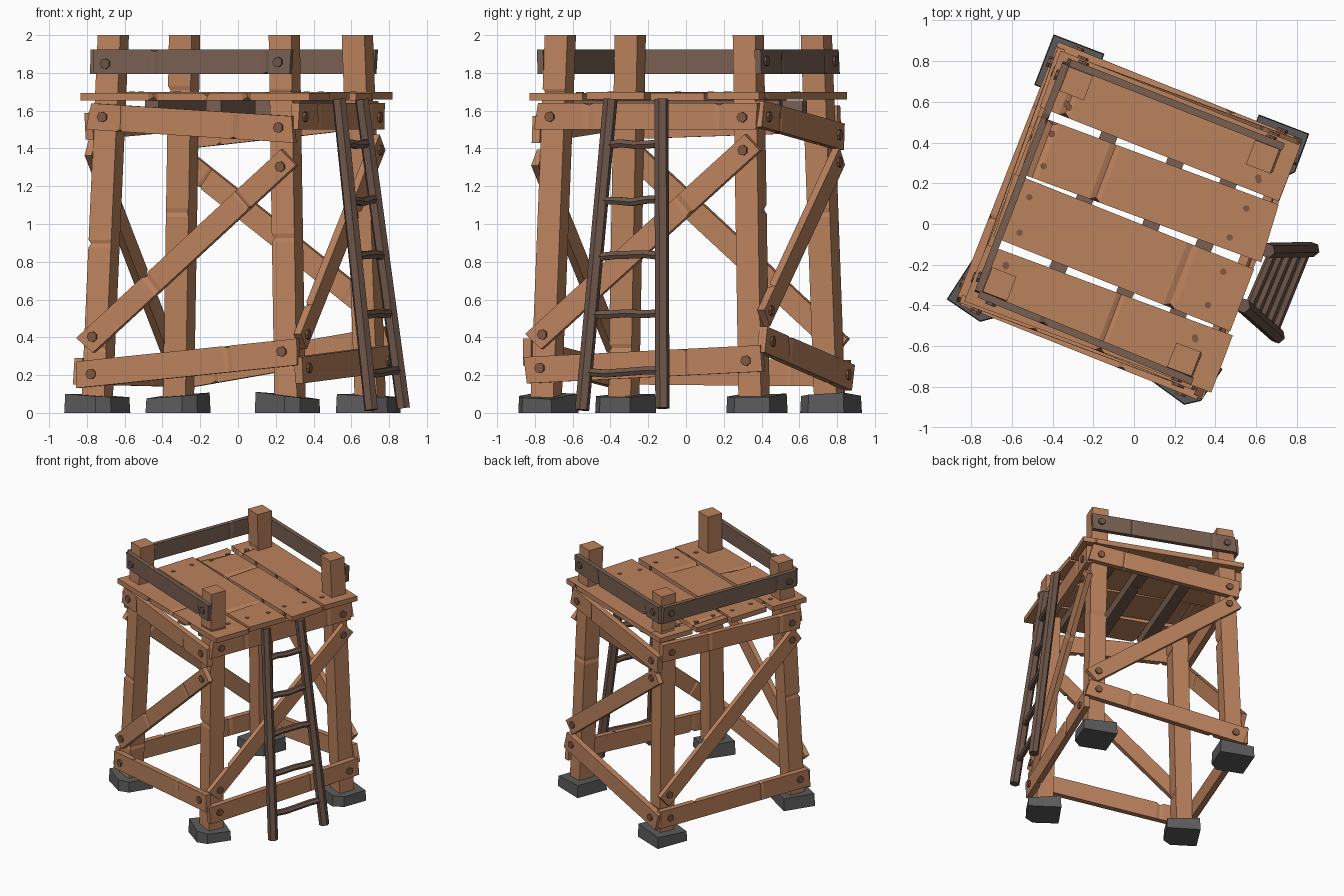
import bpy, bmesh, math, random
from mathutils import Vector as V

if "Cube" in bpy.data.objects:
    bpy.data.objects.remove(bpy.data.objects["Cube"])

random.seed(7)
ANG = math.radians(-21)
U = V((math.cos(ANG), math.sin(ANG), 0))      # along the planks
W = V((-math.sin(ANG), math.cos(ANG), 0))     # across the planks
Z = V((0, 0, 1))


def material(name, rgb):
    m = bpy.data.materials.new(name)
    m.diffuse_color = (*rgb, 1)
    m.use_nodes = True
    m.node_tree.nodes["Principled BSDF"].inputs["Base Color"].default_value = m.diffuse_color
    return m


WOOD = material("wood", (0.50, 0.225, 0.11))
DARK = material("weathered_wood", (0.19, 0.115, 0.083))
LADDER = material("ladder_wood", (0.15, 0.09, 0.066))
PEG = material("peg_wood", (0.22, 0.10, 0.055))
STONE = material("stone", (0.105, 0.105, 0.105))


def finish(name, bm, mat):
    bmesh.ops.recalc_face_normals(bm, faces=bm.faces)
    me = bpy.data.meshes.new(name)
    bm.to_mesh(me)
    bm.free()
    me.materials.append(mat)
    ob = bpy.data.objects.new(name, me)
    bpy.context.collection.objects.link(ob)
    return ob


def loft(name, rings, mat):
    """Skin a list of closed rings and cap both ends."""
    bm = bmesh.new()
    vs = [[bm.verts.new(p) for p in r] for r in rings]
    n = len(vs[0])
    for r, s in zip(vs, vs[1:]):
        for i in range(n):
            bm.faces.new((r[i], r[(i + 1) % n], s[(i + 1) % n], s[i]))
    bm.faces.new(vs[0])
    bm.faces.new(vs[-1])
    return finish(name, bm, mat)


def timber(name, p, q, a, b, mat, chips=2, depth=0.018, rough=0.012):
    """Board from p to q with half-axes a, b, skewed ends and chipped edges."""
    d = (q - p).normalized()
    length = (q - p).length
    signs = ((-1, -1), (1, -1), (1, 1), (-1, 1))
    stations = [(0, None), (1, None)]
    for k in range(chips):
        t = (k + random.uniform(0.25, 0.75)) / chips
        c = random.randrange(4)
        h = random.uniform(0.015, 0.03) / length
        stations += [(t - h, None), (t, c), (t + h, None)]
    rings = []
    for t, c in sorted(stations, key=lambda s: s[0]):
        end = t in (0, 1)
        skew = random.uniform(-rough, rough) if end else 0
        ring = []
        for i, (sa, sb) in enumerate(signs):
            o = a * sa + b * sb
            if c == i:
                o = o - (a.normalized() * sa + b.normalized() * sb) * depth * 0.6
            ring.append(p.lerp(q, t) + o + d * skew * sa)
        rings.append(ring)
    return loft(name, rings, mat)


def rod(name, pts, r, mat, sides=6):
    """Faceted pole through the points."""
    d = (pts[-1] - pts[0]).normalized()
    x = d.cross(Z if abs(d.z) < 0.9 else W).normalized()
    y = d.cross(x)
    rings = [[p + (x * math.cos(k * math.tau / sides) + y * math.sin(k * math.tau / sides)) * r
              for k in range(sides)] for p in pts]
    return loft(name, rings, mat)


# Legs: foot and top centres, leaning inwards
LEGS = {
    "left": (V((-0.745, -0.33, 0.08)), V((-0.66, -0.295, 2))),
    "back": (V((-0.315, 0.76, 0.08)), V((-0.283, 0.69, 2))),
    "front": (V((0.275, -0.74, 0.08)), V((0.245, -0.665, 2))),
    "right": (V((0.70, 0.36, 0.08)), V((0.632, 0.33, 2))),
}


def leg_at(name, z):
    p, q = LEGS[name]
    return p.lerp(q, (z - p.z) / (q.z - p.z))


for name, (p, q) in LEGS.items():
    timber(name + "_leg", p, q, U * 0.064, W * 0.064, WOOD, chips=3, rough=0)

# Foot stones: five-sided blocks with a sloping top
for name, x, y, size, deg, slope in (
        ("left", -0.745, -0.335, 0.128, -33, -0.06), ("back", -0.317, 0.757, 0.135, -21, 0.08),
        ("front", 0.262, -0.745, 0.126, -35, -0.12), ("right", 0.69, 0.365, 0.134, -21, -0.06)):
    a = math.radians(deg)
    outline = ((-1, -0.97), (0.55, -1), (1, -0.5), (0.98, 1), (-1, 1))
    rings = []
    for k in (0, 1):
        ring = []
        for i, j in outline:
            s = size * (1, 0.97)[k]
            px = (i * math.cos(a) - j * math.sin(a)) * s
            py = (i * math.sin(a) + j * math.cos(a)) * s
            ring.append(V((x + px, y + py, k * (0.092 + slope * px + 0.03 * py))))
        rings.append(ring)
    loft(name + "_foot_stone", rings, STONE)


def brace(name, l0, z0, l1, z1, n, width, thick, ext, mat, peg):
    """Board pegged to the outer face of two legs."""
    a, b = leg_at(l0, z0), leg_at(l1, z1)
    d = (b - a).normalized()
    off = n * (0.062 + thick / 2)
    side = n.cross(d).normalized()
    timber(name, a - d * ext + off, b + d * ext + off, side * width / 2, n * thick / 2, mat)
    for i, c in enumerate((a, b)):
        c = c + n * (0.06 + thick) + side * random.uniform(-0.01, 0.01)
        rod(f"{name}_peg_{i}", [c - n * 0.02, c + n * 0.015], 0.028, peg, 7)


# Each side: legs, outward normal, then heights of lower beam, upper beam, diagonal
SIDES = (
    ("front", "left", "front", -W, (0.21, 0.315), (1.565, 1.505), (0.40, 1.31), True),
    ("right", "front", "right", U, (0.23, 0.285), (1.57, 1.57), (0.42, 1.39), False),
    ("back", "right", "back", W, (0.375, 0.20), (1.575, 1.47), (0.54, 1.32), True),
    ("left", "back", "left", -U, (0.21, 0.22), (1.555, 1.52), (0.39, 1.37), True),
)
for side, l0, l1, n, low, up, diag, rail in SIDES:
    brace(side + "_lower_beam", l0, low[0], l1, low[1], n, 0.14, 0.045, 0.085, WOOD, PEG)
    brace(side + "_upper_beam", l0, up[0], l1, up[1], n, 0.14, 0.045, 0.08, WOOD, PEG)
    brace(side + "_diagonal", l0, diag[0], l1, diag[1], n, 0.12, 0.04, 0.065, WOOD, PEG)
    if rail:
        brace(side + "_guard_rail", l0, 1.858, l1, 1.858, n, 0.13, 0.035, 0.07, DARK, LADDER)

# Deck joists
for i, u in enumerate((-0.27, 0.08, 0.36)):
    c = U * u + Z * 1.615
    timber(f"joist_{i}", c - W * 0.57, c + W * 0.57, U * 0.042, Z * 0.038, DARK, chips=1)

# Deck planks with nails
for i, (v0, v1, u0, u1, twist) in enumerate((
        (-0.645, -0.345, -0.64, 0.65, 0.008), (-0.315, 0.012, -0.63, 0.63, -0.008),
        (0.04, 0.335, -0.62, 0.64, 0.008), (0.365, 0.66, -0.64, 0.625, -0.006))):
    vm, half = (v0 + v1) / 2, (v1 - v0) / 2
    z = Z * (1.674 + 0.004 * (i % 2))
    timber(f"deck_plank_{i}", U * u0 + W * (vm - twist) + z, U * u1 + W * (vm + twist) + z,
           W * half, Z * 0.02, WOOD, chips=5, depth=0.03, rough=0.015)
    for k, u in enumerate((-0.52, 0.48)):
        for s in (-1, 1):
            v = vm + s * half * 0.55
            if abs(v) > 0.45:
                v = math.copysign(0.42, v)
            c = U * (u + random.uniform(-0.02, 0.02)) + W * v + z
            rod(f"deck_nail_{i}_{k}_{s}", [c, c + Z * 0.024], 0.017, PEG)

# Ladder leaning on the right side
RAILS = ((V((0.535, -0.40, 1.66)), V((0.705, -0.55, 0.015))),
         (V((0.655, -0.13, 1.66)), V((0.875, -0.125, 0.025))))
for i, (top, foot) in enumerate(RAILS):
    rod(f"ladder_rail_{i}", [top, foot], 0.038, LADDER)
for i, z in enumerate((0.21, 0.525, 0.83, 1.12, 1.42)):
    t = (1.66 - z) / 1.645
    a, b = (top.lerp(foot, t) for top, foot in RAILS)
    pts = [a.lerp(b, k / 4) + Z * random.uniform(-0.008, 0.008) for k in range(5)]
    rod(f"ladder_rung_{i}", pts, 0.024, LADDER)
